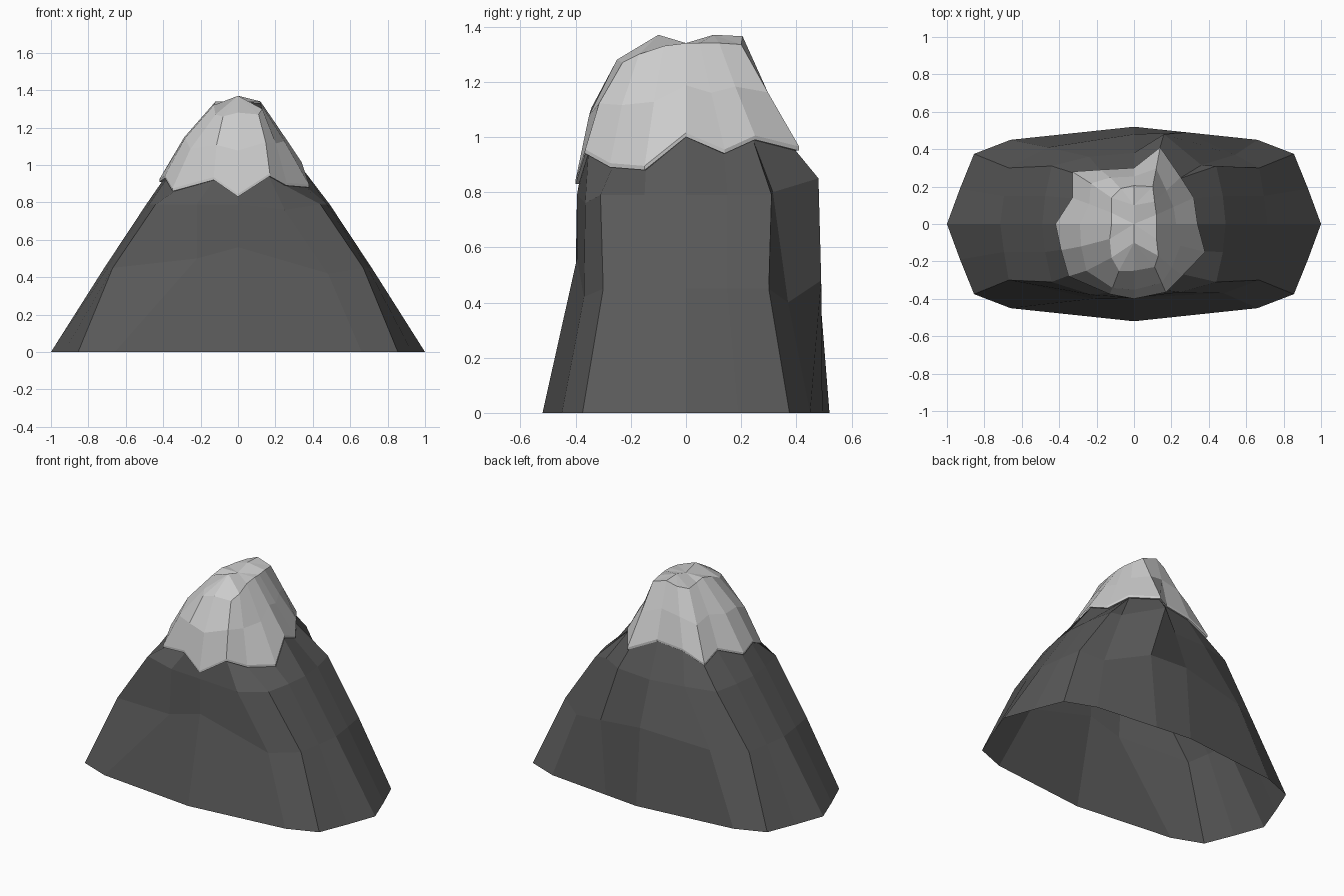
import bpy, bmesh
from mathutils import Vector as V

if "Cube" in bpy.data.objects:
    bpy.data.objects.remove(bpy.data.objects["Cube"])


def loft(name, rings, colour):
    """Skin a stack of equal-length closed rings, flat shaded, open ended."""
    bm = bmesh.new()
    rows = [[bm.verts.new(p) for p in r] for r in rings]
    for a, b in zip(rows, rows[1:]):
        n = len(a)
        for i in range(n):
            j = (i + 1) % n
            bm.faces.new((a[i], a[j], b[j], b[i]))
    bmesh.ops.remove_doubles(bm, verts=bm.verts[:], dist=0.0005)
    me = bpy.data.meshes.new(name)
    bm.to_mesh(me)
    bm.free()
    ob = bpy.data.objects.new(name, me)
    bpy.context.collection.objects.link(ob)
    mat = bpy.data.materials.new(name + "_material")
    mat.diffuse_color = (colour, colour, colour, 1)
    mat.use_nodes = True
    mat.node_tree.nodes["Principled BSDF"].inputs["Base Color"].default_value = mat.diffuse_color
    me.materials.append(mat)
    return ob


def mirrored(quarter, z):
    """Full 16-point ring from the right-to-back quarter (5 points)."""
    half = quarter + [(-x, y) for x, y in quarter[-2::-1]]
    full = half + [(x, -y) for x, y in half[-2:0:-1]]
    return [V((x, y, z)) for x, y in full]


# Rock rings: base, middle and shoulder
base = mirrored([(1, 0), (.93, .19), (.855, .375), (.66, .45), (0, .52)], 0)
middle = mirrored([(.715, 0), (.695, .15), (.67, .30), (.46, .375), (0, .405)], .45)
shoulder = mirrored([(.49, 0), (.475, .15), (.44, .31), (.22, .38), (0, .395)], .79)
middle[3] = V((.28, .49, .48))       # back ridge and the slope beside it
middle[4] = V((0, .48, .5))
middle[5] = V((-.46, .41, .45))
middle[11] = V((-.22, -.40, .5))     # front face
middle[12] = V((0, -.395, .56))
middle[13] = V((.48, -.37, .42))
shoulder[3] = V((.16, .48, .85))
shoulder[4] = V((0, .38, .78))
shoulder[5] = V((-.24, .36, .79))
shoulder[13] = V((.25, -.365, .76))

# Zigzag snow line, anticlockwise from the right
edge = [V(p) for p in (
    (.34, 0, 1.0), (.32, .14, .94), (.25, .25, .99), (.14, .41, .95),
    (0, .30, 1.0), (-.18, .29, .98), (-.33, .28, .92), (-.33, .14, .97),
    (-.42, 0, .91), (-.39, -.14, .93), (-.35, -.28, .86), (-.13, -.375, .92),
    (0, -.40, .83), (.17, -.365, .94), (.26, -.275, .89), (.38, -.15, .88))]

# Rim of the summit
rim = [V(p) for p in (
    (.12, 0, 1.34), (.12, .05, 1.34), (.11, .12, 1.34), (.10, .20, 1.335),
    (0, .205, 1.365), (-.07, .19, 1.34), (-.12, .14, 1.32), (-.12, .06, 1.33),
    (-.12, 0, 1.34), (-.13, -.08, 1.32), (-.12, -.18, 1.27), (-.08, -.25, 1.26),
    (0, -.25, 1.28), (.11, -.23, 1.27), (.13, -.17, 1.30), (.12, -.08, 1.33))]

# Snow belly, bulging towards the front left
belly = []
for e, r in zip(edge, rim):
    out = V((e.x, e.y, 0)).normalized()
    belly.append(e.lerp(r, .55) + out * .02 * (1 - .7 * (out.x + out.y)))

# Two small summits joined by a saddle
north, saddle, south = V((0, .1, 1.37)), V((0, 0, 1.34)), V((0, -.1, 1.37))
crest = [north if 2 <= i <= 6 else south if 10 <= i <= 14 else saddle
         for i in range(16)]

# Snow lip sits slightly proud of the rock
inner = [V((p.x * .97, p.y * .97, p.z)) for p in edge]
lip = [V((p.x, p.y, p.z + .015)) for p in edge]
loft("snow_cap", [inner, edge, lip, belly, rim, crest], .65)

# Extra rock column: the gully to the right of the back ridge
top = inner[:]
for ring, p in ((base, (.66, .45, 0)), (middle, (.54, .37, .40)),
                (shoulder, (.36, .315, .80)), (top, inner[2])):
    ring.insert(3, V(p))
base[4] = V((.24, .4945, 0))
loft("rock_slope", [base, middle, shoulder, top], .1)
